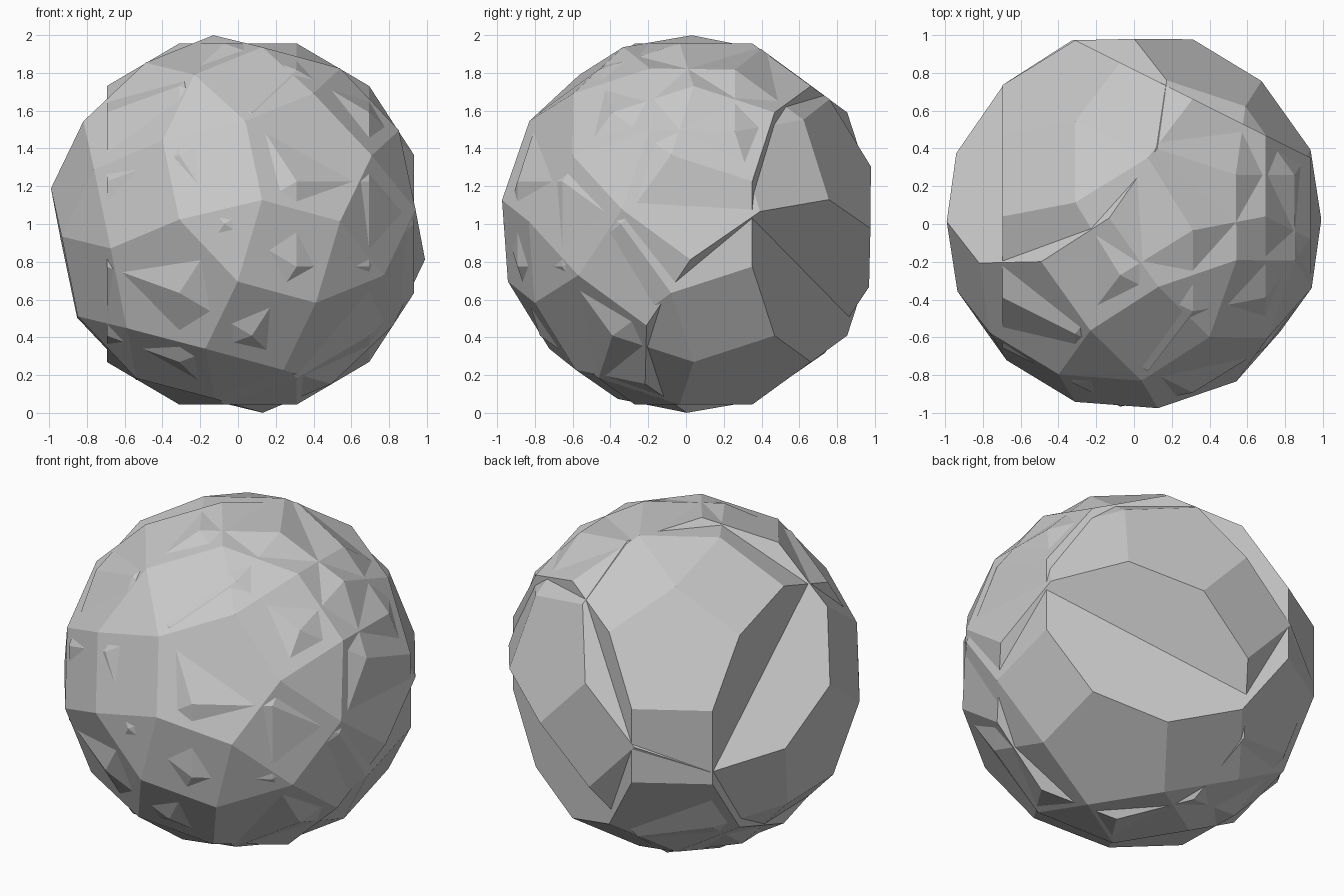
import bpy, bmesh, math
from mathutils import Vector, Matrix

if "Cube" in bpy.data.objects:
    bpy.data.objects.remove(bpy.data.objects["Cube"], do_unlink=True)

GREY = (0.58, 0.58, 0.58, 1)
mat = bpy.data.materials.new("stone grey")
mat.use_nodes = True
mat.diffuse_color = GREY
mat.node_tree.nodes["Principled BSDF"].inputs["Base Color"].default_value = GREY

PHI = (1 + math.sqrt(5)) / 2
RADIUS = 1.008


def ball_points():
    """Corners of a rhombicosidodecahedron: cyclic shifts with every sign."""
    seeds = [(1, 1, PHI**3), (PHI**2, PHI, 2 * PHI), (2 + PHI, 0, PHI**2)]
    points = set()
    for seed in seeds:
        for shift in range(3):
            c = seed[shift:] + seed[:shift]
            for i in range(8):
                points.add(tuple(round(v * (-1 if i >> k & 1 else 1), 6) + 0.0
                                 for k, v in enumerate(c)))
    return [Vector(p).normalized() * RADIUS for p in sorted(points)]


def frame(x_axis, z_axis):
    z = Vector(z_axis).normalized()
    x = Vector(x_axis)
    x = (x - z * x.dot(z)).normalized()
    return Matrix((x, z.cross(x), z)).transposed()


def slice_caps(points, directions):
    """Drop the five-sided caps that face the given directions."""
    return [p for p in points
            if all(p.dot(Vector(d).normalized()) < 0.82 for d in directions)]


def hull_object(name, points, centre):
    bm = bmesh.new()
    for p in points:
        bm.verts.new(p + centre)
    bmesh.ops.convex_hull(bm, input=bm.verts[:])
    bmesh.ops.dissolve_limit(bm, angle_limit=math.radians(2),
                             verts=bm.verts[:], edges=bm.edges[:])
    bmesh.ops.recalc_face_normals(bm, faces=bm.faces[:])
    mesh = bpy.data.meshes.new(name)
    bm.to_mesh(mesh)
    bm.free()
    mesh.materials.append(mat)
    bpy.context.collection.objects.link(bpy.data.objects.new(name, mesh))


corners = ball_points()
axis = Vector((1, 0, PHI)).normalized()
tip = Vector((-PHI, 0, 1)).normalized()

# Tilted ball: front cap twisted by a tenth of a turn, two rear caps sliced off
tilt = frame((0.283, -0.065, 0.957), (0.282, -0.947, -0.152))
twist = Matrix.Rotation(math.radians(36), 3, axis)
tilted = [tilt @ (p if p.dot(axis) > 0.6 else twist @ p) for p in corners]
tilted = slice_caps(tilted, [(0.579, 0.52, -0.627), (-0.589, 0.531, 0.611)])
hull_object("tilted_ball", tilted, Vector((0, 0.018, 1)))

# Upright ball: one side cap and one rear cap sliced off
upright = [Vector((p.dot(axis), p.dot(tip), p.y)) for p in corners]
upright = slice_caps(upright, [(-1, 0, 0), (1, 2, 0)])
hull_object("upright_ball", upright, Vector((0, 0.04, 1)))
